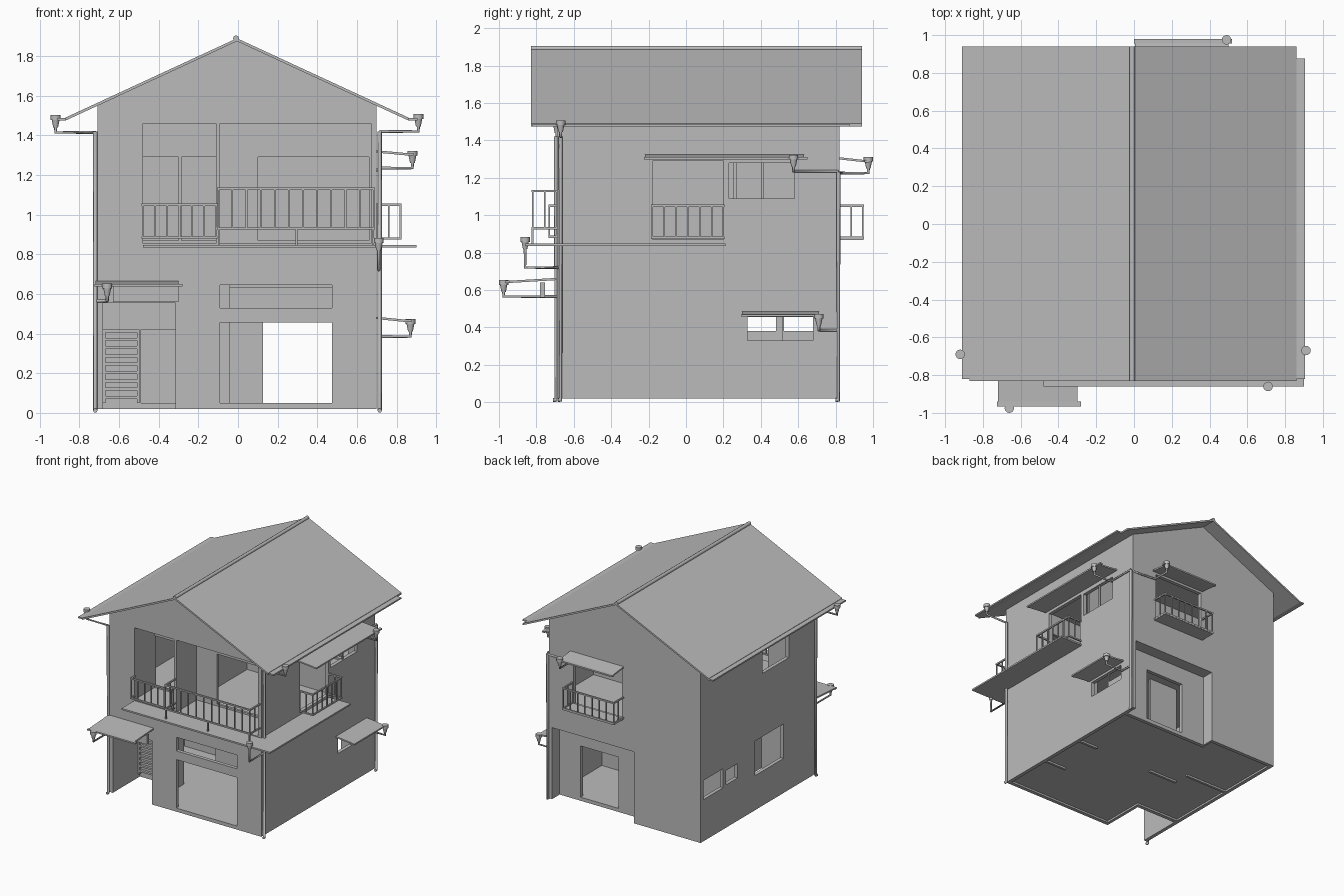
import bpy, bmesh
from mathutils import Vector

cube = bpy.data.objects.get("Cube")
if cube:
    bpy.data.objects.remove(cube)

grey = bpy.data.materials.new("plaster grey")
grey.use_nodes = True
grey.diffuse_color = (.5, .5, .5, 1)
grey.node_tree.nodes["Principled BSDF"].inputs["Base Color"].default_value = (.5, .5, .5, 1)


def finish(name, bm):
    bmesh.ops.recalc_face_normals(bm, faces=bm.faces)
    mesh = bpy.data.meshes.new(name)
    bm.to_mesh(mesh)
    bm.free()
    mesh.materials.append(grey)
    ob = bpy.data.objects.new(name, mesh)
    bpy.context.collection.objects.link(ob)
    return ob


def extrude(name, points, axis, start, end):
    """Prism of a 2D outline along one axis."""
    bm = bmesh.new()

    def place(p, t):
        return {"x": (t, *p), "y": (p[0], t, p[1]), "z": (*p, t)}[axis]
    face = bm.faces.new([bm.verts.new(place(p, start)) for p in points])
    shift = Vector(place((0, 0), end - start))
    top = bmesh.ops.extrude_face_region(bm, geom=[face])["geom"]
    bmesh.ops.translate(bm, vec=shift, verts=[v for v in top if isinstance(v, bmesh.types.BMVert)])
    return finish(name, bm)


def boxes(name, parts):
    """One object of boxes, each given as x, y and z ranges."""
    bm = bmesh.new()
    for xs, ys, zs in parts:
        verts = bmesh.ops.create_cube(bm, size=1)["verts"]
        for v in verts:
            v.co = [r[0] + (c + .5) * (r[1] - r[0]) for r, c in zip((xs, ys, zs), v.co)]
    return finish(name, bm)


def cut(ob, holes):
    """Cut box openings out of a wall."""
    cutter = boxes("opening_cutter", holes)
    cutter.hide_render = True
    mod = ob.modifiers.new("openings", "BOOLEAN")
    mod.operation, mod.solver, mod.object = "DIFFERENCE", "EXACT", cutter
    graph = bpy.context.evaluated_depsgraph_get()
    mesh = bpy.data.meshes.new_from_object(ob.evaluated_get(graph))
    ob.modifiers.clear()
    ob.data = mesh
    bpy.data.objects.remove(cutter)


def railing(name, corners, low, high, gap):
    """Rails and bars along a path of plan corners."""
    w, parts = .006, []

    def rail(a, b, z):
        xs, ys = sorted((a[0], b[0])), sorted((a[1], b[1]))
        parts.append(((xs[0] - w, xs[1] + w), (ys[0] - w, ys[1] + w), (z - w, z + w)))
    for a, b in zip(corners, corners[1:]):
        rail(a, b, low)
        rail(a, b, high)
        a, b = Vector(a), Vector(b)
        count = max(1, round((b - a).length / gap))
        for i in range(count + 1):
            p, t = a.lerp(b, i / count), w * .7
            parts.append(((p.x - t, p.x + t), (p.y - t, p.y + t), (low, high)))
    boxes(name, parts)


def pipe(name, points, radius=.011):
    curve = bpy.data.curves.new(name, "CURVE")
    curve.dimensions = "3D"
    curve.bevel_depth, curve.bevel_resolution, curve.use_fill_caps = radius, 2, True
    spline = curve.splines.new("POLY")
    spline.points.add(len(points) - 1)
    for sp, p in zip(spline.points, points):
        sp.co = (*p, 1)
    curve.materials.append(grey)
    bpy.context.collection.objects.link(bpy.data.objects.new(name, curve))


def hopper(name, x, y, z):
    """Rain head: funnel with a wider rim."""
    bm = bmesh.new()
    for r1, r2, depth, up in ((.012, .02, .04, .02), (.025, .025, .025, .05)):
        made = bmesh.ops.create_cone(bm, cap_ends=True, segments=16, radius1=r1, radius2=r2, depth=depth)
        bmesh.ops.translate(bm, vec=(x, y, z + up), verts=made["verts"])
    ob = finish(name, bm)
    for p in ob.data.polygons:
        p.use_smooth = len(p.vertices) == 4


# Main dimensions
L, R, F, B = -.71, .7, -.69, .82
T, BASE, FLOOR, CEIL = .03, .02, .84, 1.46
RIDGE, EAVE, MID = 1.89, 1.49, -.005
SLOPE = (RIDGE - EAVE) / .865


def under_roof(x):
    return RIDGE - .012 - SLOPE * abs(x - MID)


# Gable walls
gable = [(L, BASE), (R, BASE), (R, under_roof(R)), (MID, under_roof(MID)), (L, under_roof(L))]
front = extrude("front_wall", gable, "y", F, F + T)
deep = (F - 1, F + 1)
cut(front, [((-.68, -.315), deep, (0, .555)), ((-.09, .475), deep, (.05, .457)),
            ((-.09, .475), deep, (.53, .645)), ((-.48, .67), deep, (.855, CEIL))])
back = extrude("back_wall", gable, "y", B - T, B)
deep = (B - .1, B + .1)
cut(back, [((-.09, .67), deep, (0, .62)), ((.02, .47), deep, (.87, 1.28))])

# Side walls
side = [(F, BASE), (B, BASE), (B, under_roof(R)), (F, under_roof(R))]
left = extrude("left_wall", side, "x", R - T, R)
deep = (R - .1, R + .1)
cut(left, [(deep, (-.18, .2), (.87, 1.29)), (deep, (.23, .58), (1.09, 1.28)), (deep, (.33, .68), (.33, .455))])
right = extrude("right_wall", side, "x", L, L + T)
deep = (L - .1, L + .1)
cut(right, [(deep, (.52, .78), (.37, .53)), (deep, (.33, .48), (.38, .5)),
            (deep, (-.28, .1), (.31, .6)), (deep, (-.35, 0), (1.13, 1.42))])

# Floors and ceiling
ground = [(-.3, F), (R, F), (R, .7), (-.09, .7), (-.09, B), (L, B), (L, -.3), (-.3, -.3)]
inset = [(min(max(x, L + .01), R - .01), min(max(y, F + .01), B - .01)) for x, y in ground]
extrude("ground_floor", inset, "z", .035, .05)
for name, z in (("upper_floor", FLOOR), ("ceiling", CEIL)):
    boxes(name, [((L + .01, R - .01), (F + .01, B - .01), (z, z + .015))])

# Entrance recess with door opening and louvre
entry = boxes("entrance_wall", [((-.68, -.29), (-.33, -.3), (BASE, .57))])
cut(entry, [((-.49, -.315), (-.5, 0), (.05, .42))])
boxes("entrance_sides", [((-.315, -.29), (F + T, -.3), (BASE, .57)), ((-.69, -.29), (F + T, -.3), (.555, .57))])
slats = [((-.68, -.5), (-.35, -.33), (.07 + i * .042, .085 + i * .042)) for i in range(9)]
slats += [((x, x + .012), (-.355, -.33), (.05, .42)) for x in (-.68, -.51)]
boxes("entrance_louvre", slats)

# Rear porch recess
porch = boxes("porch_wall", [((-.11, .67), (.69, .72), (BASE, .635))])
cut(porch, [((.125, .475), (.5, .9), (.05, .48))])
boxes("porch_sides", [((-.11, -.09), (.72, B - T), (BASE, .635)), ((-.11, .68), (.72, B - T), (.62, .635))])

# Interior partitions
low, high = (BASE, FLOOR), (FLOOR, CEIL)
boxes("partitions", [((.5, .68), (.14, .16), low), ((.48, .68), (-.26, -.24), low), ((-.3, -.04), (.13, .15), low),
                     ((-.69, -.3), (.26, .28), low), ((-.11, -.09), (F, .27), high), ((L + T, R - T), (.25, .27), high)])

# Loggia back wall with openings
loggia = boxes("loggia_wall", [((L + T, R - T), (-.42, -.4), high)])
deep = (-.6, -.2)
cut(loggia, [((-.48, -.3), deep, (.87, 1.29)), ((-.285, -.11), deep, (.87, 1.29)), ((.1, .66), deep, (.87, 1.29))])
boxes("loggia_end", [((-.5, -.48), (F, -.4), high)])

# Window mullions
boxes("mullions", [((R - .02, R - .01), (.4, .415), (1.09, 1.28)), ((R - .02, R - .01), (.515, .525), (.33, .455)),
                   ((R - .02, R - .01), (.52, .68), (.33, .38))])

# Roof slabs, ridge and gutters
for name, x in (("roof_right", -.87), ("roof_left", .86)):
    ends = [(MID, RIDGE), (x, EAVE), (x, EAVE - .015), (MID, RIDGE - .015)]
    extrude(name, ends, "y", -.83, .94)
pipe("ridge_cap", [(MID - .005, -.83, RIDGE), (MID - .005, .94, RIDGE)], .015)
boxes("roof_gutters", [((-.91, -.87), (-.82, .94), (EAVE - .015, EAVE - .003)),
                       ((.86, .905), (-.82, .875), (EAVE - .015, EAVE - .003))])

# Ledge wrapping the front corner
extrude("corner_ledge", [(-.48, F), (-.48, -.86), (.9, -.86), (.9, .21), (R, .21), (R, F)], "z", .835, .848)


def awning(name, axis, wall, out, span, z):
    """Thin sloped canopy with a gutter strip at its edge."""
    drop, t = z - .015, .012
    extrude(name, [(wall, z), (out, drop), (out, drop - t), (wall, z - t)], axis, *span)
    lip = out + (.025 if out > wall else -.025)
    extrude(name + "_gutter", [(out, drop), (lip, drop), (lip, drop - t), (out, drop - t)],
            axis, span[0] - .005, span[1] + .02)


awning("entrance_awning", "x", F, -.94, (-.72, -.3), .665)
awning("back_awning", "x", B, .955, (.005, .5), 1.31)
awning("upper_side_awning", "y", R, .86, (-.22, .63), 1.325)
awning("lower_side_awning", "y", R, .85, (.3, .71), .485)
boxes("entrance_bracket", [((-.63, -.3), (-.78, -.755), (.56, .64))])

# Balconies
railing("loggia_railing", [(-.48, F), (-.48, -.73), (-.11, -.73), (-.11, F)], .885, 1.05, .06)
railing("front_railing", [(-.1, F), (-.1, -.82), (.685, -.82), (.685, F)], .93, 1.13, .0715)
boxes("front_railing_feet", [((x, x + .01), (-.825, -.815), (.845, .93)) for x in (-.1, .29, .675)])
railing("side_railing", [(R, -.18), (.82, -.18), (.82, .2), (R, .2)], .88, 1.05, .063)
railing("back_railing", [(.01, B), (.01, .945), (.48, .945), (.48, B)], .88, 1.05, .067)
boxes("back_balcony_floor", [((.005, .485), (B, .95), (.868, .878))])

# Rain heads and downpipes
heads = {"roof_right": (-.92, -.69, 1.44), "roof_left": (.91, -.67, 1.445), "entrance": (-.66, -.975, .59),
         "ledge": (.71, -.86, .82), "upper_side": (.88, .575, 1.26), "back": (.49, .975, 1.25),
         "lower_side": (.87, .71, .41)}
corners = {"right": (L - .01, F - .005), "left": (R + .015, F + .02), "back": (R + .015, B - .005)}
ends = {"roof_right": "right", "entrance": "right", "roof_left": "left", "ledge": "left",
        "upper_side": "back", "back": "back", "lower_side": "back"}
for name, (x, y, z) in heads.items():
    hopper(name + "_rain_head", x, y, z)
    cx, cy = corners[ends[name]]
    drop = z - (.1 if name == "ledge" else .025)
    knee = (x, cy) if name in ("entrance", "ledge") else (cx, y)
    if name == "back":
        knee = (x, B + .015)
    pipe(name + "_branch", [(x, y, z), (x, y, drop), (*knee, drop), (cx, cy, drop)], .008)
for name, top in (("right", 1.42), ("left", 1.42), ("back", 1.23)):
    x, y = corners[name]
    pipe(name + "_downpipe", [(x, y, top), (x, y, .012), (x, y - .015, .012)])
